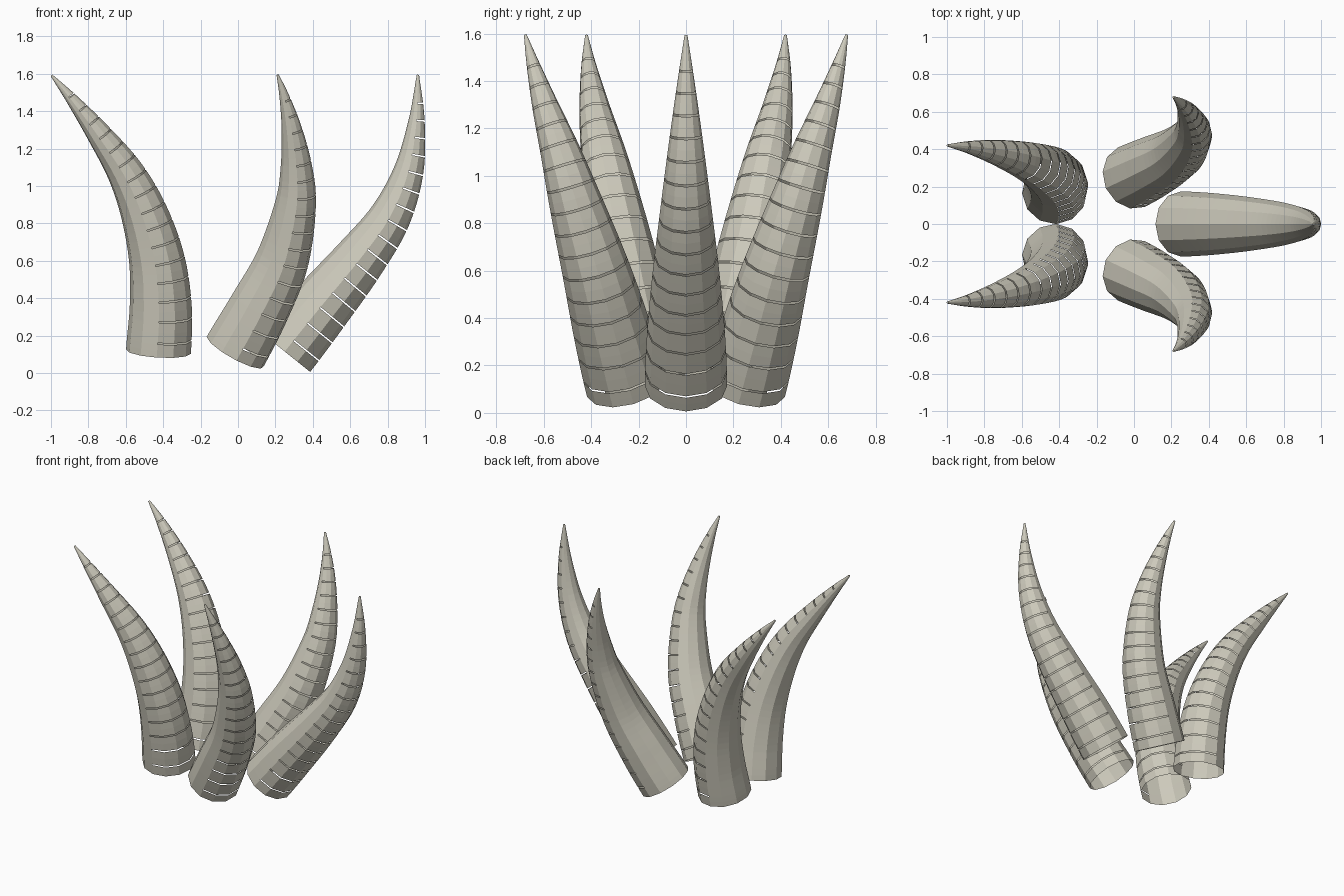
import bpy, bmesh, math
from mathutils import Vector

if "Cube" in bpy.data.objects:
    bpy.data.objects.remove(bpy.data.objects["Cube"])

SIDES = 12
SLITS = 16
BASE_R = 0.174
TIP_R = 0.006

bone = bpy.data.materials.new("pale_bone")
bone.diffuse_color = (0.61, 0.59, 0.50, 1)
bone.use_nodes = True
bone.node_tree.nodes["Principled BSDF"].inputs["Base Color"].default_value = bone.diffuse_color


def spline(points, steps=24):
    """Smooth curve through the points."""
    p = [Vector(q) for q in points]
    p = [2 * p[0] - p[1]] + p + [2 * p[-1] - p[-2]]
    out = []
    for i in range(1, len(p) - 2):
        a, b, c, d = p[i - 1:i + 3]
        for k in range(steps):
            t = k / steps
            out.append(0.5 * (2 * b + (c - a) * t + (2 * a - 5 * b + 4 * c - d) * t * t
                              + (3 * b - a - 3 * c + d) * t ** 3))
    return out + [p[-2]]


def make_horn(name, points):
    path = spline(points)
    dist = [0.0]
    for a, b in zip(path, path[1:]):
        dist.append(dist[-1] + (b - a).length)
    total = dist[-1]

    def at(t):
        s = min(max(t, 0), 1) * total
        i = next((k for k in range(1, len(dist)) if dist[k] >= s), len(dist) - 1)
        f = (s - dist[i - 1]) / (dist[i] - dist[i - 1])
        return path[i - 1].lerp(path[i], f)

    # the outer side of the bend carries the growth slits
    bow = at(0.5) - (path[0] + path[-1]) / 2

    # ring positions: a narrow pair per slit, plain rings between
    slits = [0.045 + 0.865 * (k / (SLITS - 1)) ** 0.93 for k in range(SLITS)]
    half = 0.004 / total
    stops = [(0.0, False)]
    for s in slits:
        prev = stops[-1][0]
        stops += [(prev + (s - half - prev) * 0.5, False), (s - half, True), (s + half, False)]
    stops += [(0.94, False), (0.965, False), (0.985, False), (1.0, False)]

    bm = bmesh.new()
    rings = []
    for t, _ in stops:
        tangent = (at(t + 0.02) - at(t - 0.02)).normalized()
        u = (bow - tangent * bow.dot(tangent)).normalized()
        v = tangent.cross(u)
        r = TIP_R + (BASE_R - TIP_R) * (1 - t ** 1.6)
        c = at(t)
        rings.append([bm.verts.new(c + r * (math.cos(a) * u + math.sin(a) * v))
                      for a in (2 * math.pi * k / SIDES for k in range(SIDES))])
    for i in range(len(rings) - 1):
        for k in range(SIDES):
            # leave the slit open on the outer side
            if stops[i][1] and math.cos(2 * math.pi * (k + 0.5) / SIDES) > 0.1:
                continue
            n = (k + 1) % SIDES
            bm.faces.new((rings[i][k], rings[i][n], rings[i + 1][n], rings[i + 1][k]))
    bm.faces.new(rings[-1])  # blunt tip; the root stays open

    mesh = bpy.data.meshes.new(name)
    bm.to_mesh(mesh)
    bm.free()
    mesh.materials.append(bone)
    bpy.context.collection.objects.link(bpy.data.objects.new(name, mesh))


# centre lines
centre = [(0.25, 0, 0.115), (0.435, 0, 0.345), (0.645, 0, 0.60), (0.81, 0, 0.83),
          (0.912, 0, 1.08), (0.955, 0, 1.35), (0.962, 0, 1.595)]
inner = [(-0.015, -0.25, 0.115), (0.11, -0.31, 0.34), (0.235, -0.38, 0.60),
         (0.307, -0.47, 0.90), (0.312, -0.53, 1.10), (0.288, -0.595, 1.30),
         (0.25, -0.645, 1.47), (0.212, -0.678, 1.595)]
outer = [(-0.425, -0.17, 0.115), (-0.413, -0.215, 0.35), (-0.433, -0.26, 0.60),
         (-0.50, -0.305, 0.85), (-0.60, -0.345, 1.07), (-0.745, -0.385, 1.28),
         (-0.885, -0.41, 1.46), (-0.997, -0.42, 1.592)]

make_horn("middle_horn", centre)
for side, label in ((1, "front"), (-1, "back")):
    make_horn(label + "_inner_horn", [(x, y * side, z) for x, y, z in inner])
    make_horn(label + "_outer_horn", [(x, y * side, z) for x, y, z in outer])
